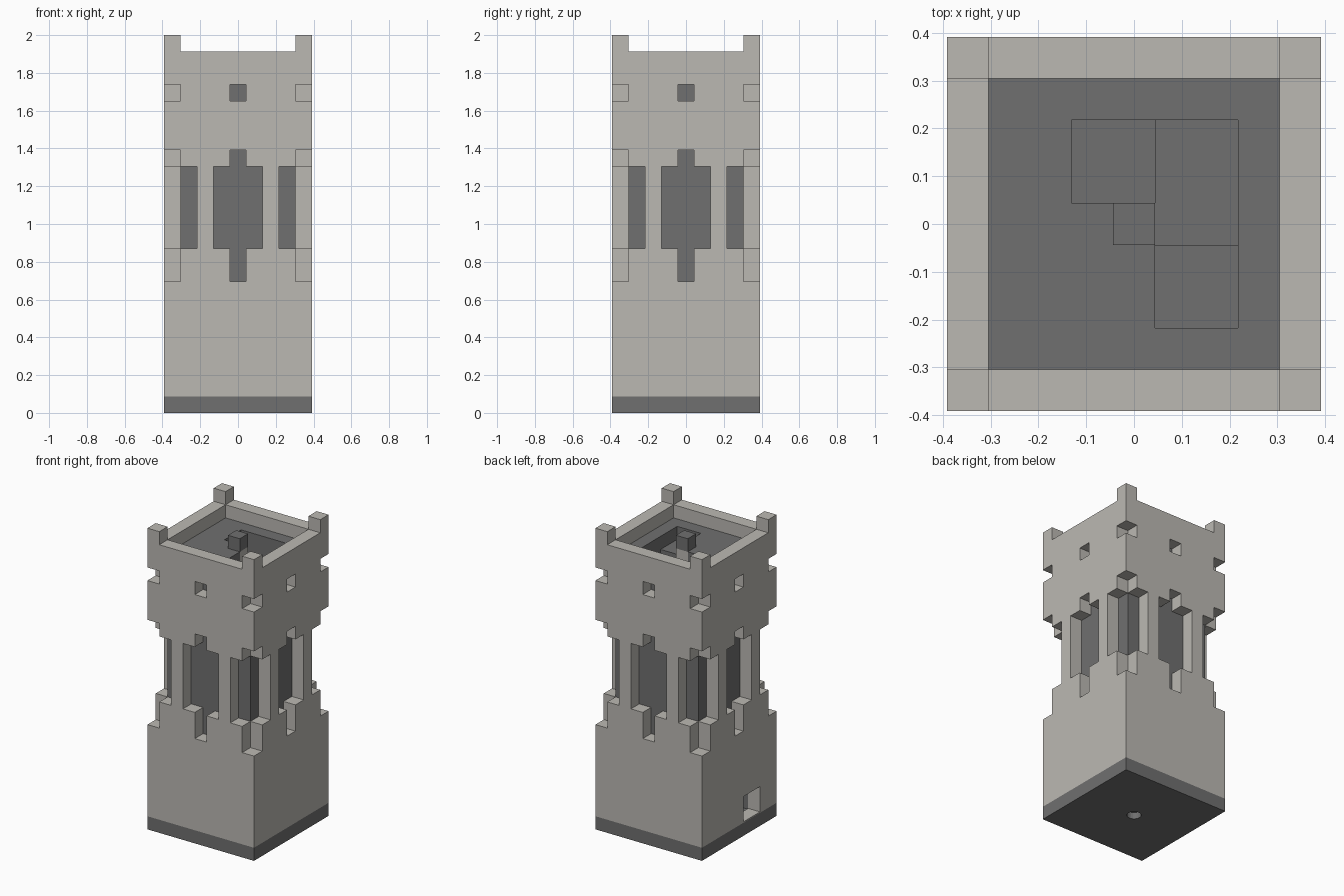
import bpy
import bmesh
from mathutils import Vector

if "Cube" in bpy.data.objects:
    bpy.data.objects.remove(bpy.data.objects["Cube"], do_unlink=True)

N, TALL = 9, 23          # blocks across, blocks high
U = 2 / TALL             # size of one block
LAST = N - 1
MID = N // 2


def material(name, rgb):
    m = bpy.data.materials.new(name)
    m.use_nodes = True
    m.diffuse_color = (*rgb, 1)
    m.node_tree.nodes["Principled BSDF"].inputs["Base Color"].default_value = (*rgb, 1)
    return m


light_stone = material("light stone", (0.50, 0.485, 0.45))
dark_stone = material("dark stone", (0.162, 0.162, 0.162))


def block(x, y, z):
    """Set of cells in three inclusive ranges."""
    return {(i, j, k) for i in range(x[0], x[1] + 1)
            for j in range(y[0], y[1] + 1) for k in range(z[0], z[1] + 1)}


def finish(bm, name, mat):
    mesh = bpy.data.meshes.new(name)
    bm.to_mesh(mesh)
    bm.free()
    mesh.materials.append(mat)
    ob = bpy.data.objects.new(name, mesh)
    bpy.context.collection.objects.link(ob)
    return ob


def build_blocks(name, cells, mat, solid):
    """Skin a set of cells, leaving out faces buried against other parts."""
    bm = bmesh.new()
    verts = {}

    def vert(p):
        if p not in verts:
            verts[p] = bm.verts.new(((p[0] - N / 2) * U, (p[1] - N / 2) * U, p[2] * U))
        return verts[p]

    for c in sorted(cells):
        for axis in range(3):
            a, b = (axis + 1) % 3, (axis + 2) % 3
            for side in (0, 1):
                near = list(c)
                near[axis] += 1 if side else -1
                if tuple(near) in solid:
                    continue
                ring = []
                for da, db in ((0, 0), (1, 0), (1, 1), (0, 1)):
                    p = list(c)
                    p[axis] += side
                    p[a] += da
                    p[b] += db
                    ring.append(vert(tuple(p)))
                bm.faces.new(ring if side else ring[::-1])
    bmesh.ops.dissolve_limit(bm, angle_limit=0.01, verts=bm.verts[:], edges=bm.edges[:])
    return finish(bm, name, mat)


def add_box(name, lo, hi, mat):
    bm = bmesh.new()
    bmesh.ops.create_cube(bm, size=1)
    lo, hi = Vector(lo), Vector(hi)
    bmesh.ops.scale(bm, vec=hi - lo, verts=bm.verts)
    bmesh.ops.translate(bm, vec=(lo + hi) / 2, verts=bm.verts)
    return finish(bm, name, mat)


# Outer wall: cells missing along each side, by level
def gaps(k):
    if k in (8, 9, 15, 19):
        return {0, MID, LAST}
    if 10 <= k <= 14:
        return {0, 1, 3, 4, 5, 7, LAST}
    if k == TALL - 1:
        return set(range(1, LAST))
    return set()


wall = set()
for i, j, k in block((0, LAST), (0, LAST), (1, TALL - 1)):
    if i in (0, LAST) or j in (0, LAST):
        along = j if i in (0, LAST) else i
        if along not in gaps(k):
            wall.add((i, j, k))

# Inner tube behind the openings, with the doorway through both walls
core = block((1, 7), (1, 7), (1, 20)) - block((2, 6), (2, 6), (1, 20))
door = block((0, 1), (2, 3), (1, 2))
wall -= door
core -= door

# Centre post and its cap
post = block((MID, MID), (MID, MID), (1, 20))
cap = block((MID, MID), (MID, MID), (21, 21))

# Winding stair: four slabs per turn, each one block higher
quarters = [((2, 3), (2, 4)), ((2, 4), (5, 6)), ((5, 6), (4, 6)), ((4, 6), (2, 3))]
stair = set()
for step in range(1, 20):
    x, y = quarters[step % 4]
    stair |= block(x, y, (step, step))

# Roof deck with the stair opening
deck = block((2, 6), (2, 6), (20, 20)) - post
for x, y in (((3, 4), (5, 6)), ((5, 6), (4, 6)), ((5, 6), (2, 3))):
    deck -= block(x, y, (20, 20))

base_cells = block((0, LAST), (0, LAST), (0, 0))
solid = wall | core | post | cap | stair | deck | base_cells
for name, cells, mat in (("outer_wall", wall, light_stone),
                         ("inner_tube", core, dark_stone),
                         ("roof_deck", deck, dark_stone),
                         ("stair", stair, dark_stone),
                         ("centre_post", post, light_stone),
                         ("post_cap", cap, dark_stone)):
    build_blocks(name, cells, mat, solid)

# Base slab with a round socket underneath
half = N * U / 2
base = add_box("base", (-half, -half, 0), (half, half, U), dark_stone)
bm = bmesh.new()
bmesh.ops.create_cone(bm, cap_ends=True, segments=24, radius1=U * 0.5,
                      radius2=U * 0.5, depth=U)
cutter = finish(bm, "socket_cutter", dark_stone)
cutter.hide_render = True
cut = base.modifiers.new("socket", "BOOLEAN")
cut.operation = "DIFFERENCE"
cut.object = cutter
bpy.context.view_layer.objects.active = base
bpy.ops.object.modifier_apply(modifier=cut.name)
bpy.data.objects.remove(cutter, do_unlink=True)

# Door sill
add_box("door_sill", (-half, -2.5 * U, U), (-half + U, -0.5 * U, U + 0.006), light_stone)
